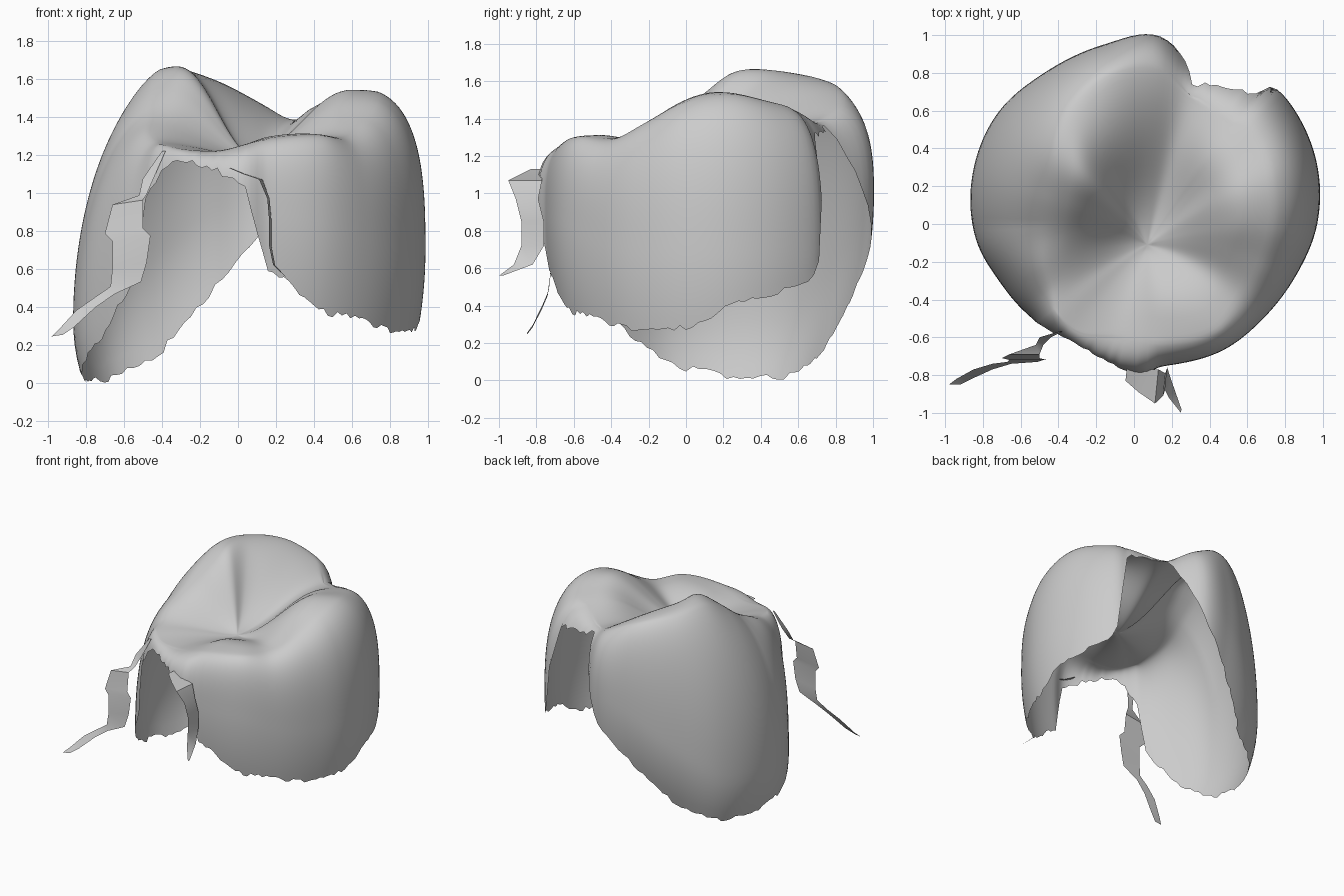
import bpy, bmesh, math, random

if "Cube" in bpy.data.objects:
    bpy.data.objects.remove(bpy.data.objects["Cube"])
random.seed(4)

CX, CY, PIT = 0.10, 0.0, 1.19      # middle and depth of the central valley
N, TOP, WALL = 160, 18, 34

# angle, crest radius, crest height, widest radius, height of widest, lower edge
KEYS = [
    (0, .50, 1.51, .87, .70, .28), (20, .53, 1.55, .925, .70, .43),
    (40, .60, 1.50, .965, .70, .50), (47, .62, 1.48, .97, .70, .60),
    (52, .62, 1.46, .95, .70, 1.31), (75, .70, 1.38, .88, .80, 1.35),
    (89, .76, 1.48, 1.0, 1.0, .78), (105, .77, 1.59, .985, .90, .48),
    (125, .68, 1.65, .985, .65, .15), (145, .52, 1.67, 1.01, .40, .02),
    (165, .47, 1.56, .99, .35, .02), (185, .48, 1.42, .94, .30, .08),
    (200, .54, 1.34, .87, .30, .24), (212, .58, 1.28, .83, .40, .44),
    (219, .64, 1.26, .81, .50, .60), (223, .66, 1.26, .81, .60, 1.0),
    (235, .68, 1.23, .77, 1.0, 1.19), (250, .59, 1.22, .77, 1.05, 1.14),
    (265, .53, 1.26, .80, .95, 1.04), (274, .53, 1.29, .755, .90, .61),
    (300, .56, 1.315, .765, .85, .37), (320, .50, 1.30, .77, .75, .33),
    (340, .47, 1.40, .805, .70, .26),
]
# soft lobes on the chewing surface: x, y, height, spread
LOBES = [(-.12, .42, .05, .20), (.42, .33, .05, .17), (.20, -.42, .02, .18)]


def key(i):
    k = KEYS[i % len(KEYS)]
    return (k[0] + 360 * (i // len(KEYS)),) + k[1:]


def sample(deg):
    """Smooth periodic interpolation of the profile values; lower edge is linear."""
    i = max(n for n in range(len(KEYS)) if KEYS[n][0] <= deg)
    a, b, c, d = key(i - 1), key(i), key(i + 1), key(i + 2)
    h = c[0] - b[0]
    t = (deg - b[0]) / h
    out = []
    for n in range(1, 6):
        if n == 5:
            out.append(b[n] + (c[n] - b[n]) * t)
            continue
        m0 = (c[n] - a[n]) / (c[0] - a[0]) * h
        m1 = (d[n] - b[n]) / (d[0] - b[0]) * h
        out.append((2*t**3 - 3*t*t + 1) * b[n] + (t**3 - 2*t*t + t) * m0
                   + (3*t*t - 2*t**3) * c[n] + (t**3 - t*t) * m1)
    return out


def finish(name, bm):
    bmesh.ops.remove_doubles(bm, verts=bm.verts[:], dist=0.0004)
    me = bpy.data.meshes.new(name)
    bm.to_mesh(me)
    bm.free()
    ob = bpy.data.objects.new(name, me)
    bpy.context.collection.objects.link(ob)
    bpy.context.view_layer.objects.active = ob
    ob.select_set(True)
    bpy.ops.object.shade_smooth_by_angle(angle=math.radians(40))
    ob.select_set(False)


# Crown: chewing surface and open side walls as one shell
bm = bmesh.new()
SX, SY = -.03, -.11                # shift of the valley bottom towards the front
E = .17                            # rounding of the valley bottom
columns = []
for j in range(N):
    deg = 360 * j / N
    a = math.radians(deg)
    ca, sa = math.cos(a), math.sin(a)
    rc, zc, R, zw, zb = sample(deg)
    zb = min(zc - .01, max(0, zb + random.uniform(-.018, .018)))
    p = 2.35 + .4 * ca + .8 * max(0, -sa) + .2 * max(0, sa)
    col = []
    for i in range(1, TOP + 1):
        s = i / TOP
        q = (math.hypot(s, E) - E) / (math.hypot(1, E) - E)
        f = .5 * q * q * (3 - 2 * q) + .5 * (1 - (1 - q) ** 2)
        k = (1 - s) ** 2
        x, y = CX + rc * s * ca + SX * k, CY + rc * s * sa + SY * k
        z = PIT + (zc - PIT) * f
        for lx, ly, h, w in LOBES:
            z += h * math.exp(-((x - lx) ** 2 + (y - ly) ** 2) / w ** 2) * (1 - s ** 4)
        col.append(bm.verts.new((x, y, z)))
    lean = .22 + .3 * max(0, -ca)
    for i in range(1, WALL + 1):
        z = zc - (zc - zb) * (i / WALL) ** 1.7
        if z > zw:
            u = (zc - z) / (zc - zw)
            r = rc + (R - rc) * (1 - (1 - u) ** p) ** (1 / p)
        else:
            r = R - lean * (zw - z) ** 2
        col.append(bm.verts.new((CX + r * ca, CY + r * sa, z)))
    columns.append(col)
mid = bm.verts.new((CX + SX, CY + SY, PIT + .002))
for j in range(N):
    A, B = columns[j], columns[(j + 1) % N]
    bm.faces.new((mid, A[0], B[0]))
    for i in range(len(A) - 1):
        bm.faces.new((A[i], A[i + 1], B[i + 1], B[i]))
# soften the chewing surface where the lobes meet
inner = [v for c in columns for v in c[:TOP + 2]] + [mid]
for _ in range(12):
    bmesh.ops.smooth_vert(bm, verts=inner, factor=.5, use_axis_z=True)
finish("crown_shell", bm)


def strip(name, pts, side):
    """Thin ragged ribbon: points are x, y, z, half width along the side axis."""
    bm = bmesh.new()
    rows = []
    for x, y, z, w in pts:
        rows.append([bm.verts.new((x + s * w * side[0], y + s * w * side[1], z + s * w * side[2]))
                     for s in (-1, 1)])
    for (a, b), (c, d) in zip(rows, rows[1:]):
        bm.faces.new((a, c, d, b))
    finish(name, bm)


# Loose scraps hanging at the open front
strip("left_scrap", [(-.39, -.57, 1.22, .01), (-.47, -.60, 1.08, .03), (-.50, -.64, .99, .02),
                     (-.58, -.69, .95, .08), (-.60, -.71, .80, .10), (-.56, -.72, .76, .10),
                     (-.57, -.72, .62, .09), (-.59, -.73, .52, .08), (-.70, -.74, .46, .05),
                     (-.80, -.77, .39, .05), (-.90, -.82, .29, .04), (-.95, -.85, .25, .03)],
      (1, 0, .15))
strip("front_scrap", [(-.04, -.78, 1.13, .05), (.03, -.83, 1.10, .06), (.12, -.86, 1.07, .09),
                      (.16, -.85, .97, .06), (.17, -.82, .85, .06), (.17, -.82, .72, .06),
                      (.19, -.87, .62, .05), (.25, -.99, .56, .01)], (.1, 1, 0))
